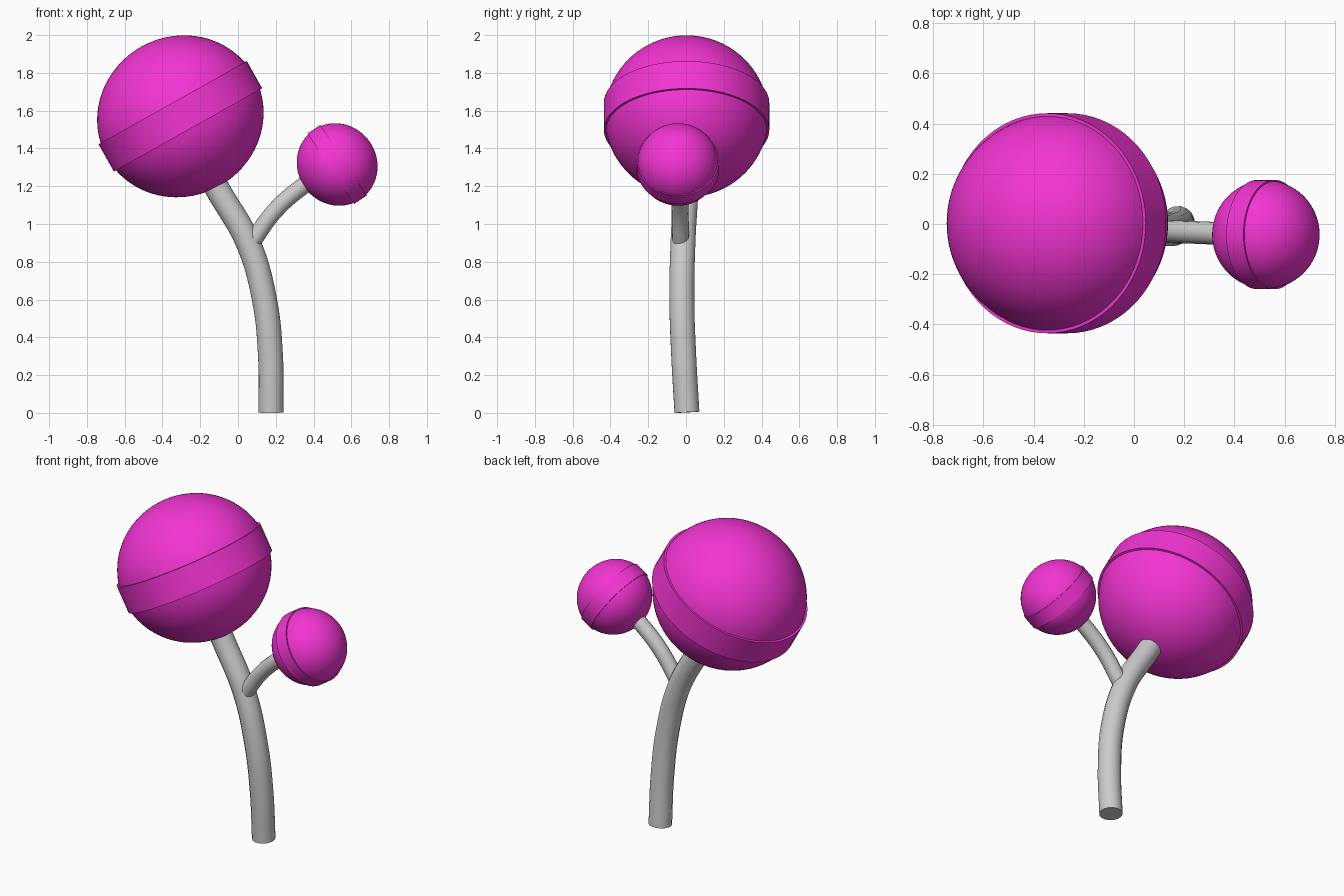
import bpy, bmesh, math
from mathutils import Matrix, Vector

if "Cube" in bpy.data.objects:
    bpy.data.objects.remove(bpy.data.objects["Cube"])

pink = bpy.data.materials.new("pink")
pink.diffuse_color = (0.9, 0.035, 0.65, 1)
pink.use_nodes = True
pink.node_tree.nodes["Principled BSDF"].inputs["Base Color"].default_value = pink.diffuse_color


def finish(ob):
    bpy.ops.object.select_all(action='DESELECT')
    ob.select_set(True)
    bpy.context.view_layer.objects.active = ob
    bpy.ops.object.shade_smooth_by_angle(angle=math.radians(35))


def ball(name, centre, size, tilt):
    """Slightly squashed globe with a raised straight band, lathed around its axis."""
    h, r_band, steps = 0.196, 1.009, 20
    a0 = math.asin(h)
    cap = [a0 + (math.pi / 2 - a0) * i / steps for i in range(steps + 1)]
    top = [(math.cos(a), math.sin(a)) for a in reversed(cap)]
    top[0] = (0, 1)
    profile = top + [(r_band, h)]
    profile += [(r, -z) for r, z in reversed(profile)]
    bm = bmesh.new()
    vs = [bm.verts.new((r, 0, z)) for r, z in profile]
    es = [bm.edges.new(p) for p in zip(vs, vs[1:])]
    bmesh.ops.spin(bm, geom=vs + es, cent=(0, 0, 0), axis=(0, 0, 1),
                   angle=math.tau, steps=72, use_duplicate=False)
    bmesh.ops.remove_doubles(bm, verts=bm.verts, dist=1e-4)
    bmesh.ops.recalc_face_normals(bm, faces=bm.faces)
    bm.transform(Matrix.Translation(centre)
                 @ Matrix.Rotation(math.radians(tilt), 4, 'Y')
                 @ Matrix.Diagonal((0.446 * size, 0.434 * size, 0.423 * size, 1)))
    me = bpy.data.meshes.new(name)
    bm.to_mesh(me)
    bm.free()
    me.materials.append(pink)
    ob = bpy.data.objects.new(name, me)
    bpy.context.collection.objects.link(ob)
    finish(ob)


def tube(name, points, radius):
    """Round tube along a smooth path."""
    cu = bpy.data.curves.new(name, 'CURVE')
    cu.dimensions = '3D'
    cu.bevel_depth = radius
    cu.bevel_resolution = 6
    cu.resolution_u = 10
    cu.use_fill_caps = True
    sp = cu.splines.new('BEZIER')
    sp.bezier_points.add(len(points) - 1)
    for bp, p in zip(sp.bezier_points, points):
        bp.co = Vector(p)
        bp.handle_left_type = bp.handle_right_type = 'AUTO'
    ob = bpy.data.objects.new(name, cu)
    bpy.context.collection.objects.link(ob)
    bpy.ops.object.select_all(action='DESELECT')
    ob.select_set(True)
    bpy.context.view_layer.objects.active = ob
    bpy.ops.object.convert(target='MESH')
    finish(bpy.context.view_layer.objects.active)


# Banded globes
ball("large_ball", (-0.305, 0.003, 1.57), 1.0, -29.3)
ball("small_ball", (0.525, -0.042, 1.315), 0.497, 56.5)

# Curved main stem and side branch
tube("main_stem", [(0.175, 0.005, 0.003), (0.172, -0.012, 0.3), (0.14, -0.022, 0.6),
                   (0.054, -0.016, 0.9), (-0.114, 0, 1.195), (-0.2, 0.003, 1.36)], 0.067)
tube("side_branch", [(0.065, -0.028, 0.89), (0.2, -0.032, 1.075),
                     (0.35, -0.038, 1.205), (0.46, -0.042, 1.277)], 0.045)
